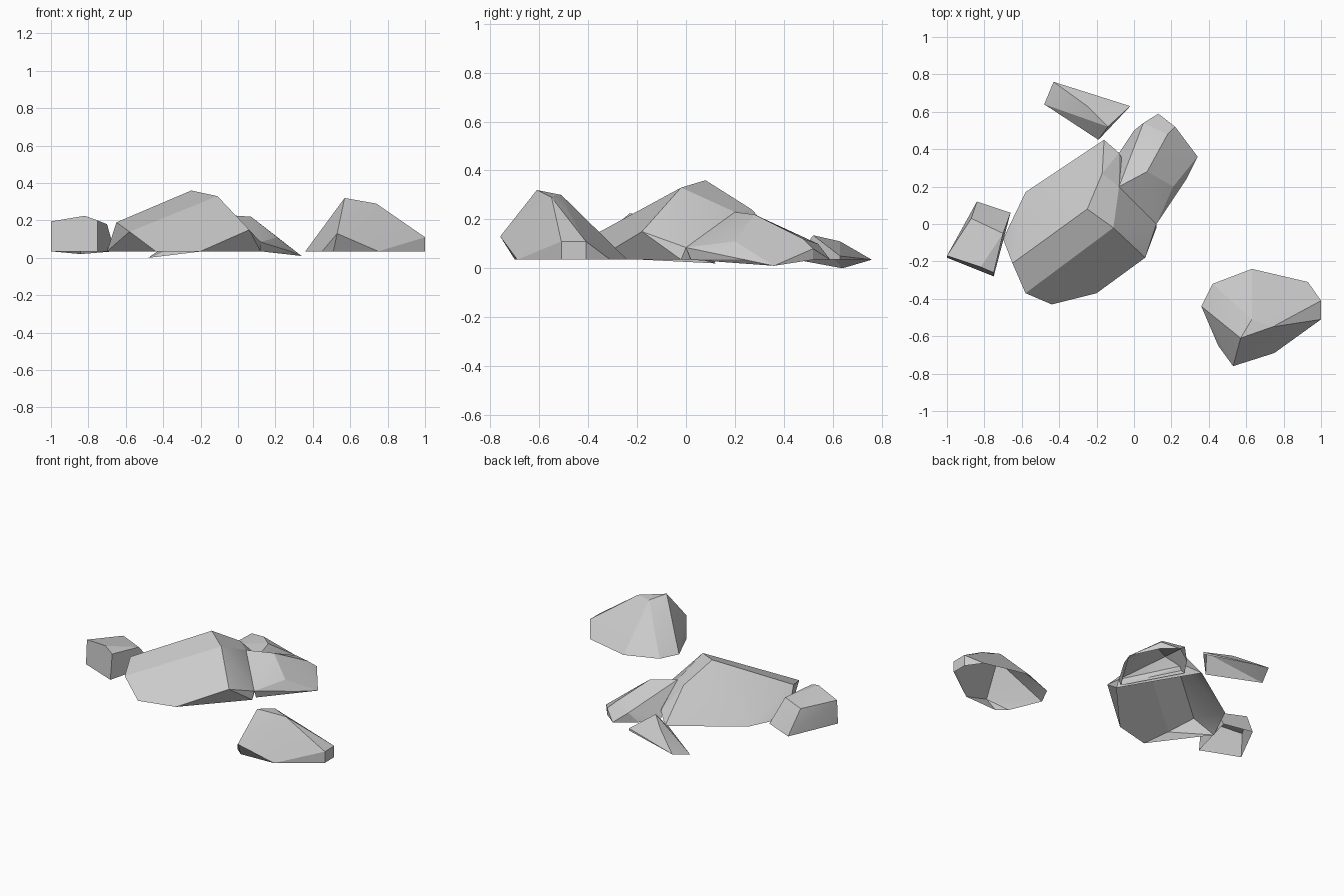
import bpy, bmesh, math
from mathutils import Vector

cube = bpy.data.objects.get("Cube")
if cube:
    bpy.data.objects.remove(cube)

stone = bpy.data.materials.new("grey_stone")
stone.use_nodes = True
colour = (0.6, 0.6, 0.6, 1)
stone.diffuse_color = colour
stone.node_tree.nodes["Principled BSDF"].inputs["Base Color"].default_value = colour

G = 0.035  # ground line of the rocks


def rock(name, corners, base):
    """Faceted shell around raised corners and a ground outline, open below."""
    bm = bmesh.new()
    for p in corners + [(x, y, G) for x, y in base]:
        bm.verts.new(p)
    hull = bmesh.ops.convex_hull(bm, input=bm.verts)
    loose = {g for g in hull["geom_interior"] + hull["geom_unused"]
             if isinstance(g, bmesh.types.BMVert)}
    bmesh.ops.delete(bm, geom=list(loose), context="VERTS")
    bmesh.ops.recalc_face_normals(bm, faces=bm.faces)
    # Remove the hidden underside
    under = [f for f in bm.faces if f.normal.z < -0.75]
    bmesh.ops.delete(bm, geom=under, context="FACES")
    # Merge nearly flat triangles into broad facets
    bmesh.ops.dissolve_limit(bm, angle_limit=math.radians(5),
                             verts=bm.verts, edges=bm.edges)
    mesh = bpy.data.meshes.new(name)
    bm.to_mesh(mesh)
    bm.free()
    mesh.materials.append(stone)
    obj = bpy.data.objects.new(name, mesh)
    bpy.context.collection.objects.link(obj)
    bpy.ops.object.select_all(action="DESELECT")
    obj.select_set(True)
    bpy.context.view_layer.objects.active = obj
    bpy.ops.object.shade_smooth_by_angle(angle=math.radians(15))


# Large central boulder
rock("main_boulder",
     [(-.25, .08, .36), (-.11, -.02, .33), (-.65, -.21, .19), (-.58, -.37, .14),
      (.06, -.18, .15), (.12, 0, .085), (-.17, .27, .24), (-.08, .2, .23),
      (-.08, .38, .09)],
     [(-.7, -.08), (-.44, -.43), (-.2, -.37), (.12, -.02), (-.16, .45), (-.58, .17)])

# Low boulder leaning on its back
rock("leaning_boulder",
     [(-.08, .2, .23), (.07, .28, .22), (.18, .48, .12), (.22, .52, .08),
      (.05, .54, .1), (.21, .2, .11), (.12, 0, .085), (.34, .36, .01)],
     [(.13, .59), (-.08, .38), (0, .5), (.28, .24), (.12, .02), (.22, .52)])

# Separate boulder on the left
rock("front_boulder",
     [(.57, -.61, .32), (.74, -.55, .29), (.63, -.51, .3), (.82, -.48, .22),
      (1, -.41, .11), (1, -.51, .11), (.53, -.76, .13)],
     [(.36, -.44), (.45, -.65), (.51, -.7), (.75, -.69), (1, -.51), (1, -.41),
      (.93, -.31), (.63, -.24), (.42, -.32)])

# Blocky slab on the right
rock("side_slab",
     [(-1, -.17, .195), (-.82, -.23, .225), (-.75, -.26, .2), (-.7, -.05, .18),
      (-.87, .03, .18), (-.84, .12, .02)],
     [(-1, -.18), (-.75, -.28), (-.66, .06)])

# Thin wedge behind
rock("back_wedge",
     [(-.14, .52, .135), (-.25, .63, .11), (-.02, .63, .05), (-.48, .64, 0)],
     [(-.43, .76), (-.19, .45), (-.02, .63)])
